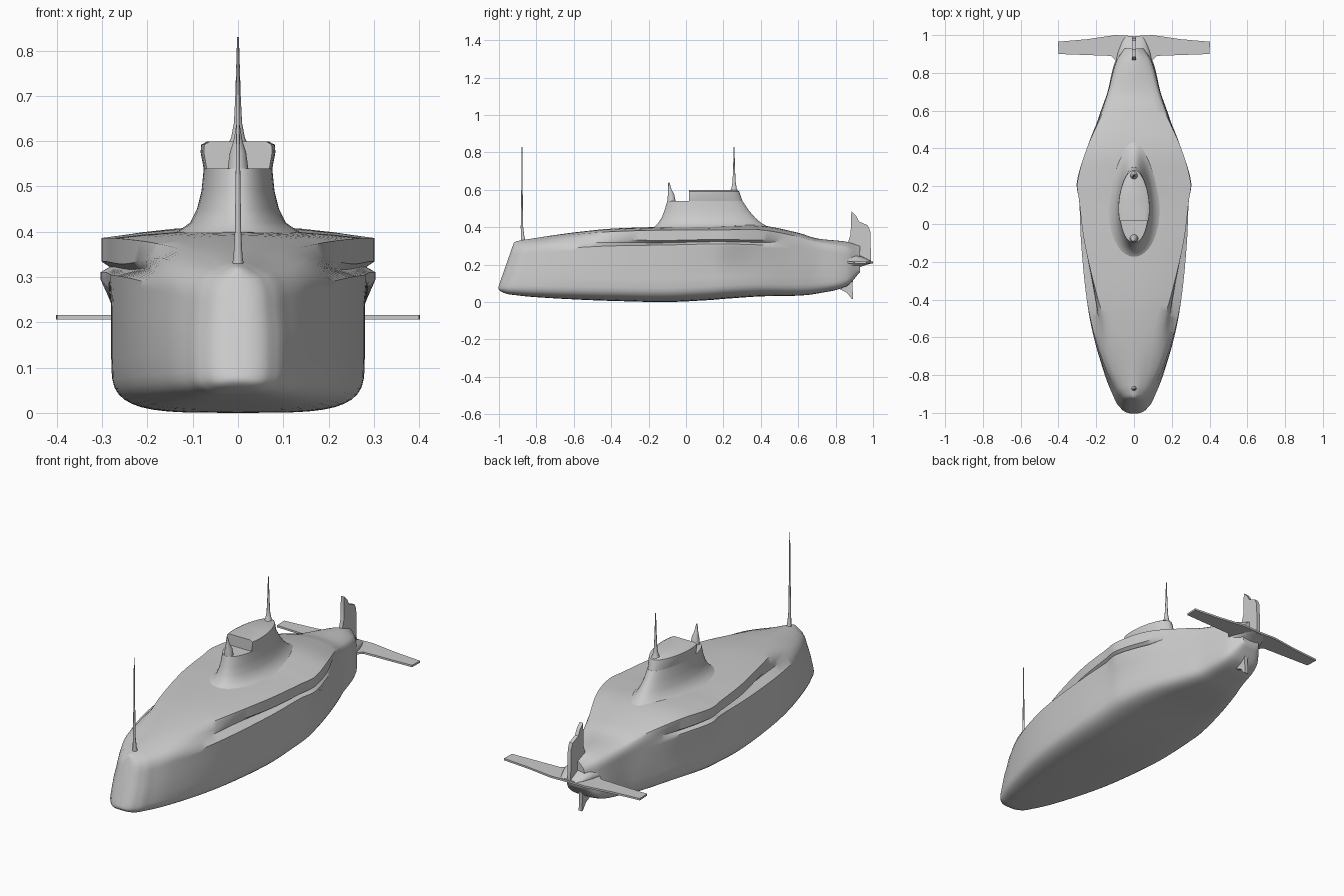
import bpy, bmesh, math
from mathutils import Vector

if "Cube" in bpy.data.objects:
    bpy.data.objects.remove(bpy.data.objects["Cube"])


def make_object(name, bm, angle=35):
    bmesh.ops.recalc_face_normals(bm, faces=bm.faces)
    me = bpy.data.meshes.new(name)
    bm.to_mesh(me)
    bm.free()
    ob = bpy.data.objects.new(name, me)
    bpy.context.collection.objects.link(ob)
    bpy.ops.object.select_all(action='DESELECT')
    ob.select_set(True)
    bpy.context.view_layer.objects.active = ob
    bpy.ops.object.shade_smooth_by_angle(angle=math.radians(angle))
    return ob


def loft(name, rings, angle=35):
    bm = bmesh.new()
    vr = [[bm.verts.new(p) for p in r] for r in rings]
    n = len(vr[0])
    for a, b in zip(vr, vr[1:]):
        for i in range(n):
            j = (i + 1) % n
            bm.faces.new((a[i], a[j], b[j], b[i]))
    bm.faces.new(vr[0])
    bm.faces.new(vr[-1])
    return make_object(name, bm, angle)


def plate(name, outline, offset):
    """Flat fin: 3D outline thickened by +-offset."""
    o = Vector(offset)
    return loft(name, [[Vector(p) - o for p in outline], [Vector(p) + o for p in outline]], 30)


def step(a, b, x):
    t = min(1, max(0, (x - a) / (b - a)))
    return t * t * (3 - 2 * t)


# Hull stations: y, hull half width, shoulder half width, deck half width,
# keel z, shoulder z, deck edge z, deck centre z
STATIONS = [
    (-1.0, .012, .012, .006, .085, .25, .30, .315),
    (-.97, .075, .07, .036, .05, .25, .312, .328),
    (-.9, .115, .11, .06, .036, .26, .322, .338),
    (-.8, .155, .15, .08, .026, .275, .335, .35),
    (-.6, .213, .208, .125, .014, .29, .36, .372),
    (-.4, .25, .25, .19, .006, .30, .376, .392),
    (-.1, .277, .28, .262, .0, .305, .385, .402),
    (.12, .28, .29, .29, .01, .31, .386, .405),
    (.22, .277, .303, .3, .018, .31, .386, .41),
    (.4, .24, .25, .25, .03, .305, .386, .41),
    (.6, .175, .172, .16, .034, .29, .35, .37),
    (.7, .14, .138, .118, .045, .28, .325, .34),
    (.86, .10, .095, .072, .085, .25, .30, .322),
    (.93, .05, .05, .035, .16, .235, .275, .30),
]


def slope(i, c):
    a, b = STATIONS[max(i - 1, 0)], STATIONS[min(i + 1, len(STATIONS) - 1)]
    return (b[c] - a[c]) / (b[0] - a[0])


def sample(i, t):
    a, b = STATIONS[i], STATIONS[i + 1]
    h = b[0] - a[0]
    if i == 0:                                   # round nose follows an arc
        u, v = t * math.radians(65), math.radians(65)
        f = math.sin(u) / math.sin(v)
        y = a[0] + h * (1 - math.cos(u)) / (1 - math.cos(v))
        return [y] + [a[c] + (b[c] - a[c]) * f for c in range(1, 8)]
    out = [a[0] + h * t]
    for c in range(1, 8):
        out.append((2*t**3 - 3*t*t + 1) * a[c] + (t**3 - 2*t*t + t) * h * slope(i, c)
                   + (3*t*t - 2*t**3) * b[c] + (t**3 - t*t) * h * slope(i + 1, c))
    return out


def hull_ring(s):
    y, w, ws, d, zb, zs, ze, zt = s
    zm = zb + .4 * (zs - zb)
    half = []
    for k in range(1, 11):                       # rounded bilge
        a = math.pi / 2 * k / 10
        half.append((w * math.sin(a) ** .5, zm - (zm - zb) * max(0, math.cos(a)) ** .5))
    half += [(w, zs - .07), (ws, zs - .015), (ws, zs)]
    g = step(-.8, -.1, y) * (1 - step(.38, .58, y))   # groove strength
    inner = min(ws, d) - .018
    for ang, (gx, gz) in ((.4, (inner, zs + .012)), (.95, (d, zs + .024))):
        rx, rz = d + (ws - d) * math.cos(ang), zs + (ze - zs) * math.sin(ang)
        half.append((rx + (gx - rx) * g, rz + (gz - rz) * g))
    for f in (1, .75, .5, .25):                  # cambered deck
        half.append((d * f, zt - (zt - ze) * f * f))
    pts = [(0, zb)] + half + [(0, zt)] + [(-x, z) for x, z in reversed(half)]
    rake = .36 * (1 - step(-1.05, -.55, y))
    return [(x, y + rake * max(-.02, z - .09), z) for x, z in pts]


samples = [sample(i, k / 6) for i in range(len(STATIONS) - 1) for k in range(6)]
samples.append(list(STATIONS[-1]))
loft("hull", [hull_ring(s) for s in samples], 42)


# Conning tower and its raised rear cabin
def tower_ring(z, y0, y1, hw, clip=-9, n=48):
    ring = []
    for k in range(n):
        a = 2 * math.pi * k / n
        c = math.cos(a)
        x = hw * math.sin(a) * (1 - .12 * c)
        ring.append((x, max(clip, (y0 + y1) / 2 + (y1 - y0) / 2 * c), z))
    return ring


loft("conning_tower", [tower_ring(*r) for r in (
    (.39, -.19, .47, .16), (.402, -.17, .44, .13), (.42, -.15, .405, .105),
    (.45, -.13, .37, .09), (.49, -.115, .335, .08), (.54, -.1, .302, .075))])
loft("tower_cabin", [tower_ring(*r, clip=.015) for r in (
    (.538, -.1, .302, .075), (.575, -.085, .29, .082),
    (.592, -.08, .284, .081), (.599, -.07, .272, .068))])


# Masts: tapered round posts with flared feet
def mast(name, y, profile, n=10):
    loft(name, [[(r * math.cos(2 * math.pi * k / n), y + dy + r * math.sin(2 * math.pi * k / n), z)
                 for k in range(n)] for z, r, dy in profile], 50)


mast("bow_mast", -.877, ((.31, .016, .01), (.345, .010, .004), (.40, .007, 0), (.60, .004, 0), (.83, .002, 0)))
mast("periscope", .257, ((.59, .024, 0), (.608, .015, 0), (.64, .009, 0), (.70, .006, 0), (.83, .002, 0)))
mast("windscreen_post", -.092, ((.53, .024, .015), (.575, .018, .012), (.60, .010, .006), (.64, .003, 0)))

# Stern fins
plate("upper_rudder", [(0, y, z) for y, z in (
    (.85, .21), (.87, .33), (.88, .36), (.884, .485), (.91, .46), (.925, .43),
    (.972, .41), (.985, .38), (.99, .215))], (.01, 0, 0))
plate("lower_rudder", [(0, y, z) for y, z in (
    (.80, .2), (.82, .07), (.86, .05), (.883, .02), (.893, .015), (.89, .1), (.91, .2))], (.01, 0, 0))
for side, name in ((1, "right_stern_plane"), (-1, "left_stern_plane")):
    plate(name, [(side * x, y, .211) for x, y in (
        (0, .86), (.09, .86), (.12, .89), (.40, .90), (.402, .965), (.25, .978), (.1, 1.0), (0, .995))],
        (0, 0, .005))
# Fairing between hull and stern planes
loft("stern_fairing", [[(hw * math.cos(a), y, z + hz * math.sin(a))
                        for a in [2 * math.pi * k / 24 for k in range(24)]]
                       for y, z, hw, hz in ((.84, .21, .10, .07), (.91, .22, .085, .04),
                                            (.96, .216, .065, .018), (.99, .212, .05, .007))])
